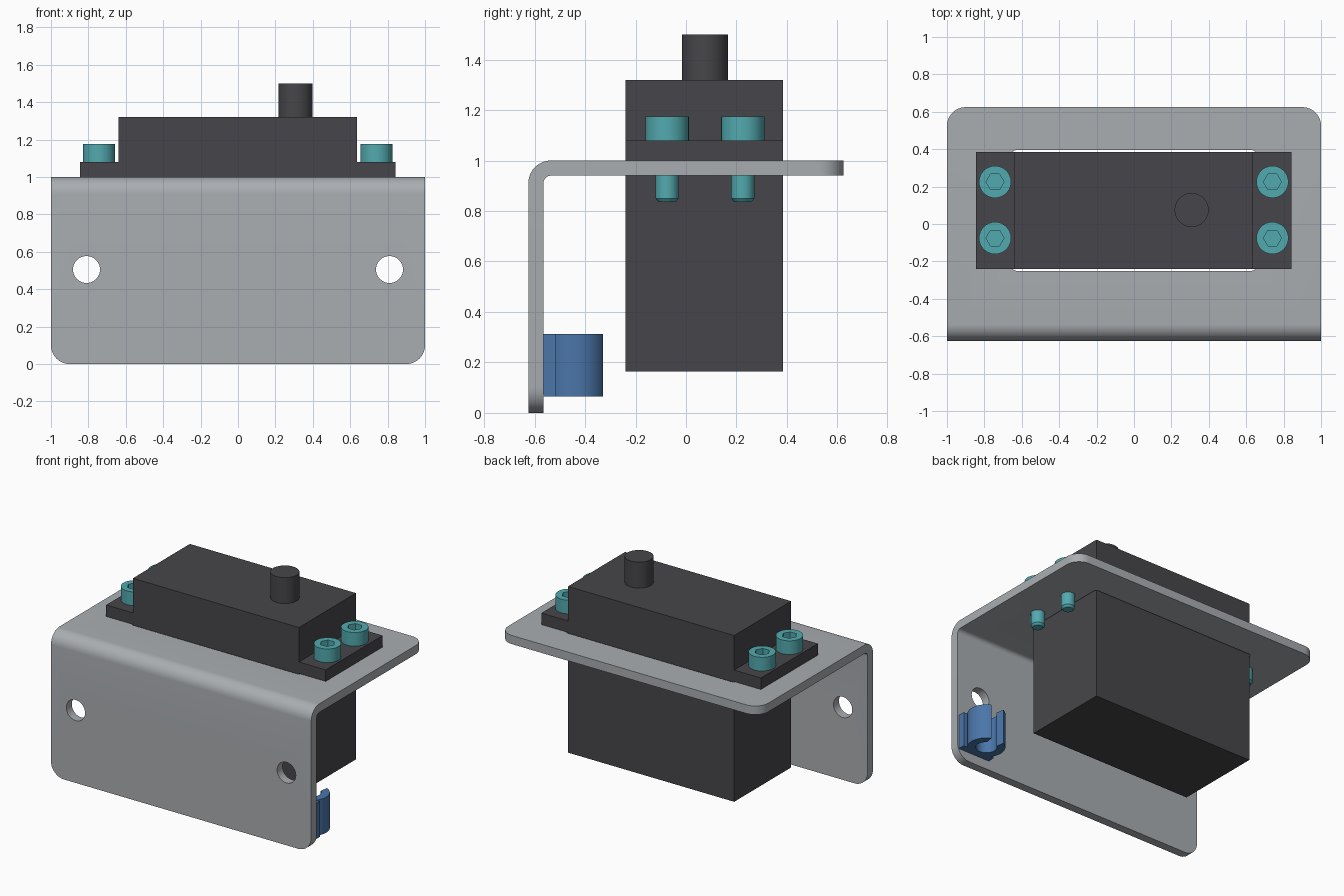
import bpy, bmesh, math
from mathutils import Matrix

if "Cube" in bpy.data.objects:
    bpy.data.objects.remove(bpy.data.objects["Cube"])


def material(name, rgb):
    m = bpy.data.materials.new(name)
    m.diffuse_color = (*rgb, 1)
    m.use_nodes = True
    m.node_tree.nodes["Principled BSDF"].inputs["Base Color"].default_value = m.diffuse_color
    return m


GREY = material("bracket grey", (0.40, 0.42, 0.44))
DARK = material("servo charcoal", (0.062, 0.060, 0.067))
TEAL = material("screw teal", (0.085, 0.40, 0.43))
BLUE = material("clip blue", (0.07, 0.18, 0.40))


def finish(name, bm, mat):
    bmesh.ops.recalc_face_normals(bm, faces=bm.faces)
    mesh = bpy.data.meshes.new(name)
    bm.to_mesh(mesh)
    bm.free()
    ob = bpy.data.objects.new(name, mesh)
    bpy.context.collection.objects.link(ob)
    if mat:
        mesh.materials.append(mat)
    return ob


def smooth(ob):
    bpy.ops.object.select_all(action='DESELECT')
    ob.select_set(True)
    bpy.context.view_layer.objects.active = ob
    bpy.ops.object.shade_smooth_by_angle(angle=math.radians(30))


def prism(name, pts, z0, z1, mat=None, matrix=None):
    """Extrude an outline from z0 to z1, then optionally transform it."""
    bm = bmesh.new()
    face = bm.faces.new([bm.verts.new((x, y, z0)) for x, y in pts])
    out = bmesh.ops.extrude_face_region(bm, geom=[face])
    top = [v for v in out["geom"] if isinstance(v, bmesh.types.BMVert)]
    bmesh.ops.translate(bm, verts=top, vec=(0, 0, z1 - z0))
    if matrix:
        bm.transform(matrix)
    return finish(name, bm, mat)


def arc(cx, cy, r, a0, a1, n):
    return [(cx + r * math.cos(math.radians(a0 + (a1 - a0) * i / n)),
             cy + r * math.sin(math.radians(a0 + (a1 - a0) * i / n))) for i in range(n + 1)]


def circle(cx, cy, r, n=40):
    return arc(cx, cy, r, 0, 360, n)[:-1]


def rect(x0, x1, y0, y1):
    return [(x0, y0), (x1, y0), (x1, y1), (x0, y1)]


def cut(ob, cutters):
    """Subtract cutters, bake the result and remove the cutters."""
    for c in cutters:
        mod = ob.modifiers.new("cut", 'BOOLEAN')
        mod.operation, mod.solver, mod.object = 'DIFFERENCE', 'EXACT', c
    dg = bpy.context.evaluated_depsgraph_get()
    mesh = bpy.data.meshes.new_from_object(ob.evaluated_get(dg))
    ob.modifiers.clear()
    ob.data = mesh
    for c in cutters:
        bpy.data.objects.remove(c)


# Bent bracket: L profile in (y, z), extruded along x
profile = ([(-0.625, 0)] + arc(-0.535, 0.91, 0.09, 180, 90, 10) + [(0.625, 1), (0.625, 0.94)]
           + arc(-0.535, 0.91, 0.03, 90, 180, 10) + [(-0.565, 0)])
to_x = Matrix(((0, 0, 1, 0), (1, 0, 0, 0), (0, 1, 0, 0), (0, 0, 0, 1)))
bracket = prism("bracket", profile, -1, 1, GREY, to_x)
bm = bmesh.new()
bm.from_mesh(bracket.data)
corners = []
for e in bm.edges:
    a, b = e.verts
    if abs(a.co.x - b.co.x) < 1e-4 and (max(a.co.z, b.co.z) < 0.01 or min(a.co.y, b.co.y) > 0.62):
        corners.append(e)
bmesh.ops.bevel(bm, geom=corners, offset=0.1, segments=10, profile=0.5, affect='EDGES')
bm.to_mesh(bracket.data)
bm.free()

# Servo slot and the two mounting holes
slot = (arc(0.63, 0.375, 0.02, 0, 90, 4) + arc(-0.63, 0.375, 0.02, 90, 180, 4)
        + arc(-0.63, -0.23, 0.02, 180, 270, 4) + arc(0.63, -0.23, 0.02, 270, 360, 4))
to_y = Matrix.Rotation(math.radians(90), 4, 'X')
cutters = [prism("slot_cutter", slot, 0.8, 1.2)]
for s in (-1, 1):
    cutters.append(prism("hole_cutter", circle(0.81 * s, 0.505, 0.072), 0.5, 0.7, None, to_y))
cut(bracket, cutters)
smooth(bracket)

# Servo: body, mounting ears and output shaft
prism("servo_body", rect(-0.64, 0.637, -0.24, 0.385), 0.165, 1.32, DARK)
prism("left_ear", rect(-0.845, -0.64, -0.24, 0.385), 1.0, 1.08, DARK)
prism("right_ear", rect(0.637, 0.842, -0.24, 0.385), 1.0, 1.08, DARK)
smooth(prism("output_shaft", circle(0.308, 0.075, 0.091), 1.32, 1.5, DARK))


# Socket-head screws: turned profile with a hex recess
def screw(x, y):
    rings = [(0.034, 0.835), (0.046, 0.85), (0.046, 1.08), (0.086, 1.08), (0.086, 1.175)]
    n = 32
    bm = bmesh.new()
    loops = [[bm.verts.new((px, py, z)) for px, py in circle(x, y, r, n)] for r, z in rings]
    for lo, hi in zip(loops, loops[1:]):
        for i in range(n):
            j = (i + 1) % n
            bm.faces.new((lo[i], lo[j], hi[j], hi[i]))
    bm.faces.new(loops[0])
    bm.faces.new(loops[-1])
    ob = finish("screw", bm, TEAL)
    cut(ob, [prism("hex_cutter", circle(x, y, 0.048, 6), 1.12, 1.3)])
    smooth(ob)


for sx in (-0.743, 0.74):
    for sy in (-0.075, 0.225):
        screw(sx, sy)

# Cable clip: base pad and open C ring on the inner wall
CX, CY = 0.865, -0.44
prism("clip_base", rect(CX - 0.125, CX + 0.125, -0.565, -0.515), 0.065, 0.312, BLUE)
ring = arc(CX, CY, 0.122, 114, 426, 40) + arc(CX, CY, 0.068, 414, 126, 32)
smooth(prism("clip_ring", ring, 0.065, 0.312, BLUE))
